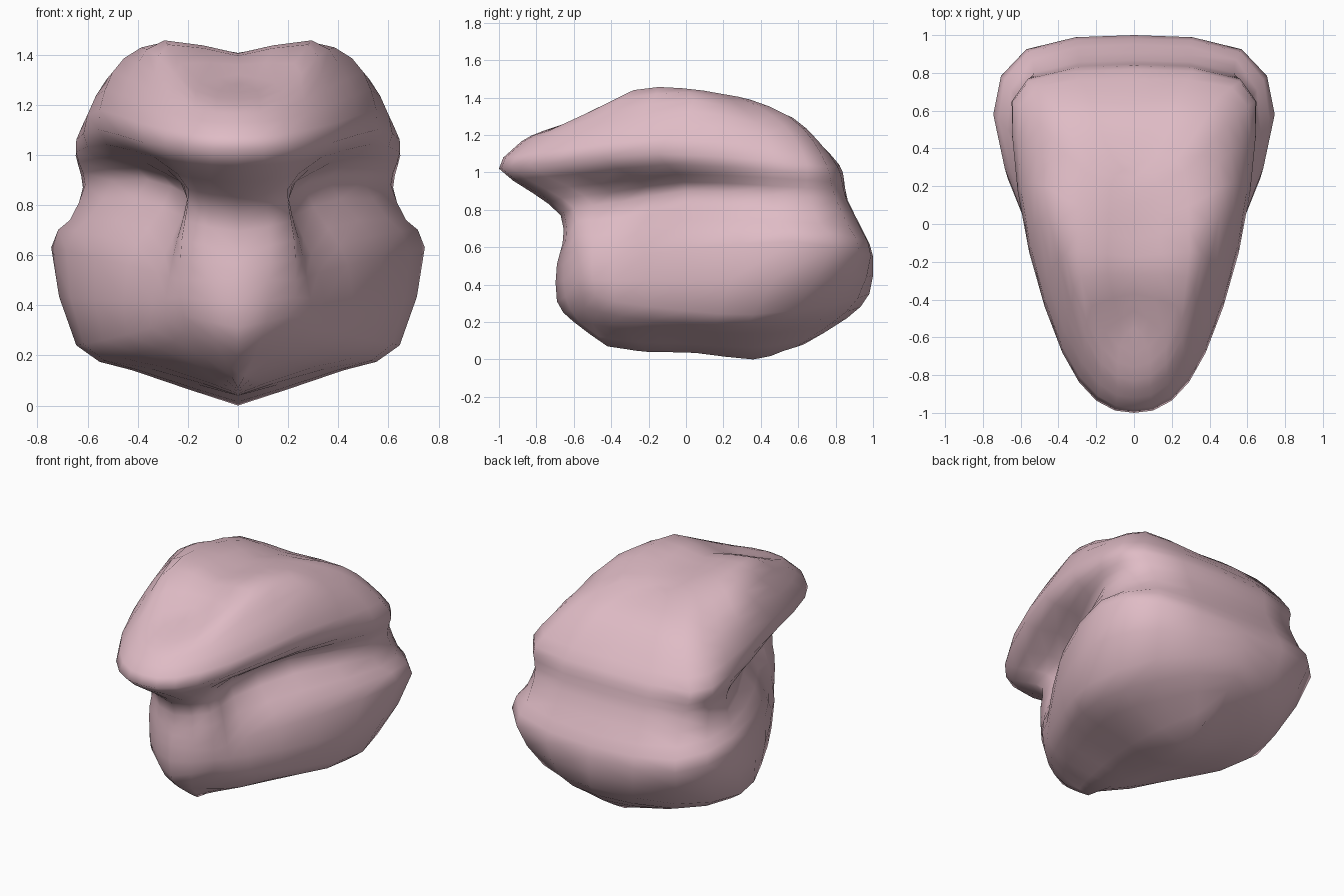
import bpy
import bmesh
from mathutils import Vector

cube = bpy.data.objects.get("Cube")
if cube:
    bpy.data.objects.remove(cube, do_unlink=True)

SUB = 2  # steps between control points, both ways


def catmull(a, b, c, d, t):
    return 0.5 * (2 * b + (c - a) * t + (2 * a - 5 * b + 4 * c - d) * t ** 2
                  + (3 * b - a - 3 * c + d) * t ** 3)


def smooth_path(pts, before, after):
    """Smooth curve through pts, with one guide point beyond each end."""
    p = [before] + pts + [after]
    out = [catmull(*p[i:i + 4], s / SUB) for i in range(len(pts) - 1) for s in range(SUB)]
    return out + [pts[-1]]


def half_loop(*pts):
    """Left half of a ring round the body, front centre to back centre."""
    v = [Vector(p) for p in pts]
    flip = Vector((-1, 1, 1))
    return smooth_path(v, v[1] * flip, v[-2] * flip)


def centre_line(*yz):
    v = [Vector((0, y, z)) for y, z in yz]
    return smooth_path(v, v[0], v[-1])


# Jaw: keel line, underside, lower corner and widest line
keel = centre_line((-.42, .07), (-.32, .055), (-.2, .04), (.05, .035), (.36, 0), (.52, .045), (.63, .08))
under = half_loop((0, -.60, .20), (.13, -.50, .19), (.24, -.32, .16), (.36, 0, .15),
                  (.42, .32, .14), (.30, .62, .15), (0, .86, .22))
corner = half_loop((0, -.69, .31), (.22, -.56, .36), (.35, -.38, .31), (.54, 0, .26),
                   (.645, .36, .24), (.48, .78, .29), (0, .98, .35))
widest = half_loop((0, -.69, .51), (.23, -.58, .50), (.32, -.39, .53), (.57, 0, .59),
                   (.745, .58, .63), (.57, .925, .57), (0, 1, .55))

# Cheek top, groove and the underside of the brow
cheek = half_loop((0, -.66, .62), (.225, -.59, .66), (.26, -.37, .67), (.48, -.02, .74),
                  (.67, .50, .74), (.54, .87, .71), (0, .95, .68))
groove = half_loop((0, -.67, .77), (.20, -.60, .81), (.20, -.36, .84), (.36, 0, .90),
                   (.61, .46, .88), (.53, .80, .86), (0, .865, .85))
under_brow = half_loop((0, -.82, .89), (.20, -.75, .91), (.28, -.46, .94), (.47, -.04, .99),
                       (.635, .46, .97), (.55, .775, .95), (0, .845, .96))

# Brow edge and crown
brow = half_loop((0, -1, 1.02), (.20, -.935, 1.03), (.38, -.68, 1.05), (.555, -.15, 1.10),
                 (.645, .47, 1.06), (.56, .755, 1.03), (0, .82, 1.04))
upper_brow = half_loop((0, -.92, 1.13), (.18, -.85, 1.14), (.37, -.56, 1.20), (.53, -.03, 1.26),
                       (.57, .43, 1.20), (.46, .68, 1.17), (0, .70, 1.17))
crown_edge = half_loop((0, -.83, 1.195), (.17, -.74, 1.22), (.33, -.43, 1.32), (.455, .04, 1.385),
                       (.45, .33, 1.32), (.37, .55, 1.30), (0, .56, 1.29))
crown = half_loop((0, -.68, 1.25), (.15, -.57, 1.285), (.28, -.28, 1.44), (.29, -.02, 1.45),
                  (.28, .19, 1.42), (.22, .34, 1.39), (0, .36, 1.36))
ridge = centre_line((-.55, 1.285), (-.46, 1.32), (-.27, 1.395), (-.08, 1.405),
                    (.10, 1.405), (.20, 1.395), (.27, 1.38))

# Skin the half loops from keel to ridge
loops = [keel, under, corner, widest, cheek, groove, under_brow,
         brow, upper_brow, crown_edge, crown, ridge]
columns = [smooth_path(list(c), c[0], c[-1]) for c in zip(*loops)]
bm = bmesh.new()
grid = [[bm.verts.new(p) for p in c] for c in columns]
for a, b in zip(grid, grid[1:]):
    for i in range(len(a) - 1):
        bm.faces.new((a[i], b[i], b[i + 1], a[i + 1]))

# Mirror to the other side and weld the centre line
half = bm.faces[:]
copy = bmesh.ops.duplicate(bm, geom=bm.verts[:] + bm.edges[:] + half)["geom"]
for v in copy:
    if isinstance(v, bmesh.types.BMVert):
        v.co.x = -v.co.x
bmesh.ops.reverse_faces(bm, faces=[f for f in copy if isinstance(f, bmesh.types.BMFace)])
bmesh.ops.remove_doubles(bm, verts=bm.verts[:], dist=0.0005)
bmesh.ops.recalc_face_normals(bm, faces=bm.faces[:])
for f in bm.faces:
    f.smooth = True

mesh = bpy.data.meshes.new("body")
bm.to_mesh(mesh)
bm.free()
body = bpy.data.objects.new("body", mesh)
bpy.context.collection.objects.link(body)

# Soft pink colour
pink = bpy.data.materials.new("soft_pink")
pink.use_nodes = True
colour = (0.74, 0.50, 0.56, 1)
pink.diffuse_color = colour
pink.node_tree.nodes["Principled BSDF"].inputs["Base Color"].default_value = colour
mesh.materials.append(pink)
